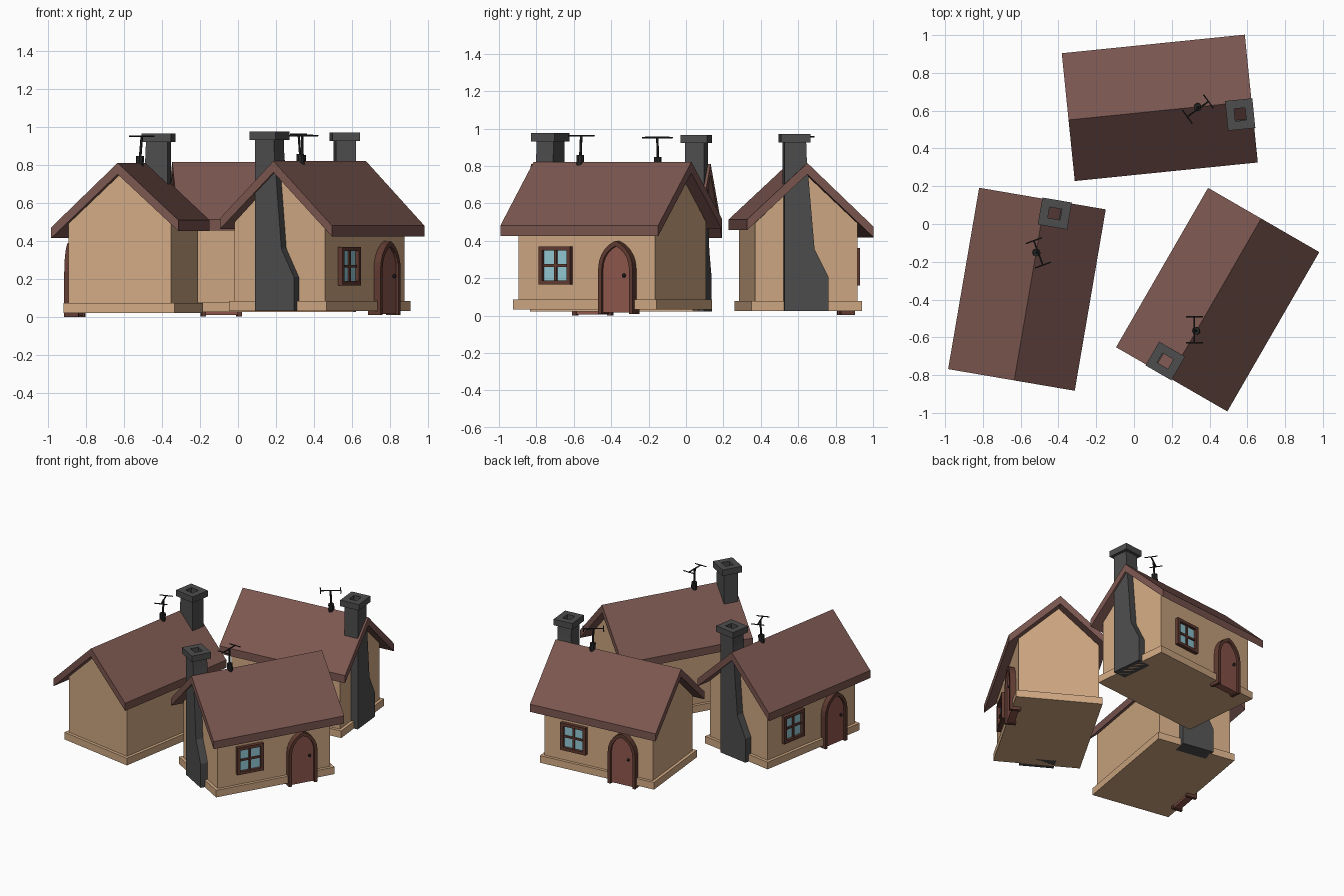
import bpy, bmesh, math
from mathutils import Matrix, Vector

if "Cube" in bpy.data.objects:
    bpy.data.objects.remove(bpy.data.objects["Cube"])


def mat(name, rgb):
    m = bpy.data.materials.new(name)
    m.diffuse_color = (*rgb, 1)
    m.use_nodes = True
    m.node_tree.nodes["Principled BSDF"].inputs["Base Color"].default_value = m.diffuse_color
    return m


WALL = mat("plaster", (0.64, 0.40, 0.23))
ROOF = mat("roof", (0.20, 0.095, 0.08))
STONE = mat("stone", (0.075, 0.075, 0.075))
WOOD = mat("wood", (0.12, 0.045, 0.032))
DOOR = mat("door", (0.28, 0.095, 0.075))
GLASS = mat("glass", (0.30, 0.60, 0.68))
METAL = mat("metal", (0.02, 0.02, 0.02))
parts = []          # (name, mesh) pairs that make up one house


def finish(bm, name, material):
    bmesh.ops.recalc_face_normals(bm, faces=bm.faces)
    me = bpy.data.meshes.new(name)
    bm.to_mesh(me)
    bm.free()
    me.materials.append(material)
    parts.append((name, me))


def prism(bm, pts, axis, a, b):
    """Extrude a profile: (y,z) points along x, or (x,z) points along y."""
    put = (lambda p, t: (t, p[0], p[1])) if axis == 'x' else (lambda p, t: (p[0], t, p[1]))
    f = bm.faces.new([bm.verts.new(put(p, a)) for p in pts])
    r = bmesh.ops.extrude_face_region(bm, geom=[f], use_keep_orig=True)
    vs = [v for v in r['geom'] if isinstance(v, bmesh.types.BMVert)]
    bmesh.ops.translate(bm, verts=vs, vec=Vector(put((0, 0), b - a)))


def box(bm, x0, x1, y0, y1, z0, z1):
    prism(bm, [(y0, z0), (y1, z0), (y1, z1), (y0, z1)], 'x', x0, x1)


def rod(bm, a, b, r, sides=6):
    a, b = Vector(a), Vector(b)
    m = Matrix.Translation((a + b) / 2) @ (b - a).to_track_quat('Z', 'Y').to_matrix().to_4x4()
    bmesh.ops.create_cone(bm, cap_ends=True, segments=sides, radius1=r, radius2=r,
                          depth=(b - a).length, matrix=m)


# gabled walls and plinth
bm = bmesh.new()
prism(bm, [(-.275, .025), (.275, .025), (.275, .49), (0, .75), (-.275, .49)], 'x', -.42, .42)
finish(bm, "walls", WALL)
bm = bmesh.new()
box(bm, -.442, .442, -.297, .297, .022, .075)
finish(bm, "plinth", WALL)

# roof, front eave slightly longer
bm = bmesh.new()
prism(bm, [(-.355, .415), (-.355, .472), (0, .812), (.325, .51), (.325, .453), (0, .752)],
      'x', -.487, .487)
finish(bm, "roof", ROOF)

# chimney: stepped breast, flared cap, hollow flue
bm = bmesh.new()
prism(bm, [(.121, .022), (.121, .922), (.005, .922), (.003, .85), (-.04, .35), (-.116, .20),
           (-.116, .022)], 'x', -.4725, -.3675)
bm.normal_update()
top = max(bm.faces, key=lambda f: f.calc_center_median().z)
for sx, sy, dz in [(.145, .158, 0), (.145, .158, .045), (.058, .066, 0), (.058, .066, -.24)]:
    r = bmesh.ops.extrude_face_region(bm, geom=[top])
    if top.is_valid:
        bm.faces.remove(top)
    top = next(g for g in r['geom'] if isinstance(g, bmesh.types.BMFace))
    c = top.calc_center_median()
    for v in top.verts:
        v.co = (c.x + math.copysign(sx / 2, v.co.x - c.x),
                c.y + math.copysign(sy / 2, v.co.y - c.y), v.co.z + dz)
finish(bm, "chimney", STONE)


# pointed-arch door
def arch(w, rise, spring, n=5):
    """Half-width w; points from bottom left over the tip to bottom right."""
    k = (rise * rise - w * w) / (2 * w)
    end = math.atan2(rise, k)
    right = [(.2 + (w + k) * math.cos(end * i / n) - k,
              spring + (w + k) * math.sin(end * i / n)) for i in range(n + 1)]
    left = [(.4 - x, z) for x, z in right[:-1]]
    return [(.2 - w, 0)] + left + right[::-1] + [(.2 + w, 0)]


outer, inner = arch(.106, .15, .24), arch(.084, .122, .24)
bm = bmesh.new()
prism(bm, outer + inner[::-1], 'y', -.316, -.24)
finish(bm, "door_frame", WOOD)
bm = bmesh.new()
prism(bm, [(x, max(z, .006)) for x, z in inner], 'y', -.301, -.25)
finish(bm, "door_panel", DOOR)
bm = bmesh.new()
bmesh.ops.create_uvsphere(bm, u_segments=8, v_segments=6, radius=.011,
                          matrix=Matrix.Translation((.25, -.311, .205)))
finish(bm, "door_knob", METAL)

# window: frame, cross bars and glass
wx, wz, hw, hh, fr = -.185, .258, .098, .101, .022
bm = bmesh.new()
for s in (-1, 1):
    e = sorted((wx + s * hw, wx + s * (hw - fr)))
    box(bm, e[0], e[1], -.302, -.26, wz - hh, wz + hh)
    e = sorted((wz + s * hh, wz + s * (hh - fr)))
    box(bm, wx - hw + fr, wx + hw - fr, -.302, -.26, e[0], e[1])
box(bm, wx - .007, wx + .007, -.292, -.26, wz - hh + fr, wz + hh - fr)
box(bm, wx - hw + fr, wx + hw - fr, -.291, -.26, wz - .007, wz + .007)
finish(bm, "window_frame", WOOD)
bm = bmesh.new()
box(bm, wx - hw + .01, wx + hw - .01, -.282, -.262, wz - hh + .01, wz + hh - .01)
finish(bm, "window_glass", GLASS)

# roof aerial: foot, mast, boom with two cross rods
bm = bmesh.new()
ax, ay, az = -.2, .012, .952
rod(bm, (ax, 0, .79), (ax, .003, .848), .021, 8)
rod(bm, (ax, .003, .84), (ax, ay, az), .007)
d = Vector((math.cos(math.radians(30)), .5, 0))
n = Vector((-d.y, d.x, 0))
c = Vector((ax, ay, az))
rod(bm, c - d * .07, c + d * .07, .005)
for s in (-1, 1):
    rod(bm, c + d * .069 * s - n * .045, c + d * .069 * s + n * .045, .004)
finish(bm, "aerial", METAL)

# three copies of the house around the yard
for i, (x, y, z, deg) in enumerate([(.43, -.393, .01, 60), (-.552, -.348, 0, -99.7),
                                    (.138, .60, .004, 185.8)]):
    place = Matrix.Translation((x, y, z)) @ Matrix.Rotation(math.radians(deg), 4, 'Z')
    for name, me in parts:
        ob = bpy.data.objects.new(f"house_{i + 1}_{name}", me)
        ob.matrix_world = place
        bpy.context.collection.objects.link(ob)
